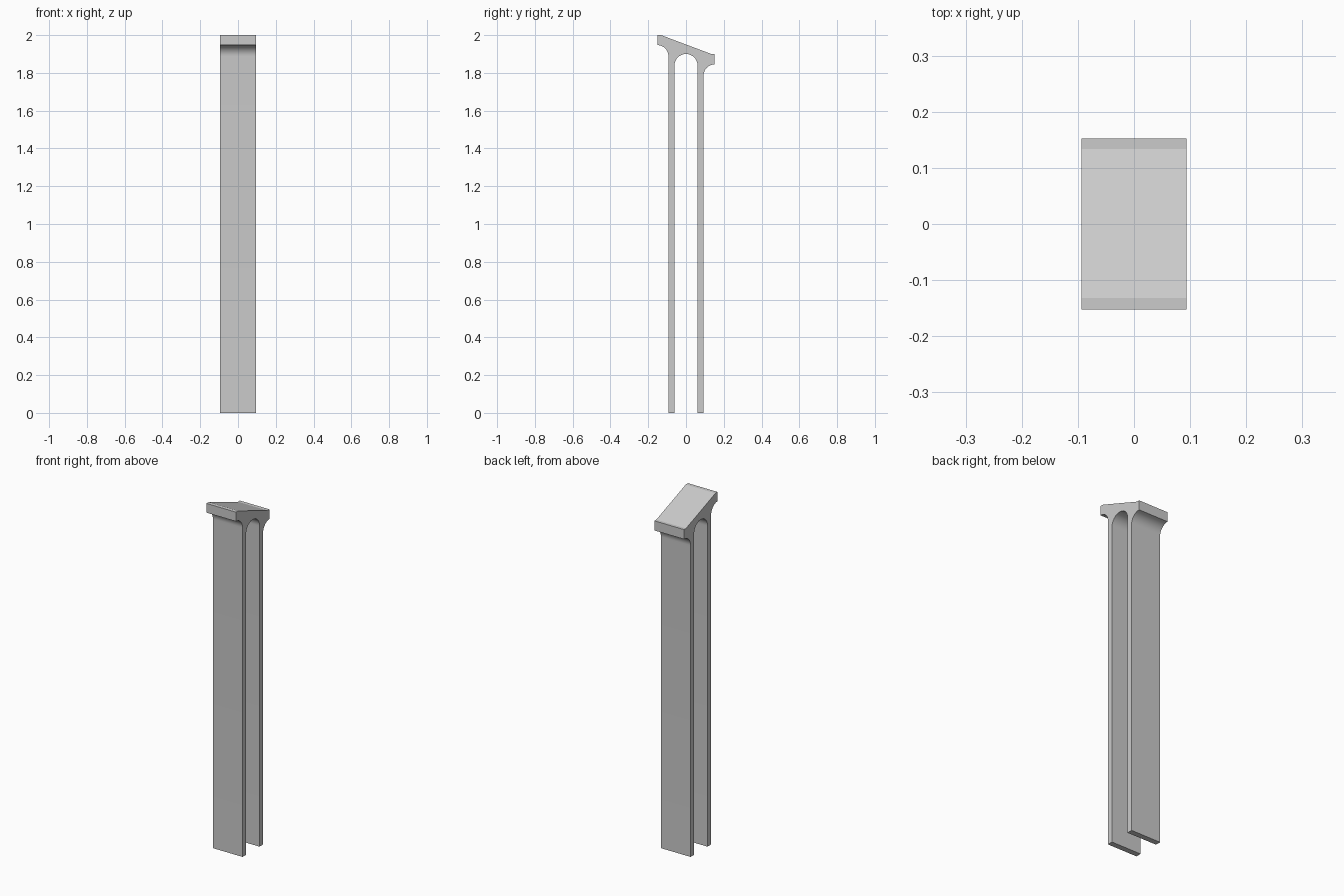
import bpy, bmesh
from math import cos, sin, radians

cube = bpy.data.objects.get("Cube")
if cube:
    bpy.data.objects.remove(cube, do_unlink=True)

HALF_WIDTH = 0.094
CAP = 0.152              # half depth of the sloped cap
OUTER, INNER = 0.093, 0.061   # outer and inner faces of the two legs
FILLET = CAP - OUTER


def arc(cy, cz, r, start, end, steps):
    """Points on a circular arc in the side plane."""
    angles = [radians(start + (end - start) * i / steps) for i in range(steps + 1)]
    return [(cy + r * cos(a), cz + r * sin(a)) for a in angles]


# Plain grey material
grey = bpy.data.materials.new("grey")
grey.use_nodes = True
colour = (0.6, 0.6, 0.6, 1)
grey.diffuse_color = colour
grey.node_tree.nodes["Principled BSDF"].inputs["Base Color"].default_value = colour

# Side profile: front leg, front fillet, sloped cap, back fillet, back leg, arch
profile = [(-INNER, 0), (-OUTER, 0)]
profile += arc(-CAP, 1.947 - FILLET, FILLET, 0, 90, 12)
profile += [(-CAP, 2), (-0.132, 2), (0.134, 1.9), (CAP, 1.9)]
profile += arc(CAP, 1.845 - FILLET, FILLET, 90, 180, 12)
profile += [(OUTER, 0), (INNER, 0)]
profile += arc(0, 1.9 - INNER, INNER, 0, 180, 24)

# Extrude the profile across the width
bm = bmesh.new()
face = bm.faces.new([bm.verts.new((-HALF_WIDTH, y, z)) for y, z in profile])
extruded = bmesh.ops.extrude_face_region(bm, geom=[face], use_keep_orig=True)
moved = [v for v in extruded["geom"] if isinstance(v, bmesh.types.BMVert)]
bmesh.ops.translate(bm, verts=moved, vec=(2 * HALF_WIDTH, 0, 0))
bmesh.ops.recalc_face_normals(bm, faces=bm.faces)
mesh = bpy.data.meshes.new("two_leg_support")
bm.to_mesh(mesh)
bm.free()
mesh.materials.append(grey)

support = bpy.data.objects.new("two_leg_support", mesh)
bpy.context.collection.objects.link(support)
bpy.context.view_layer.objects.active = support
support.select_set(True)
bpy.ops.object.shade_smooth_by_angle(angle=radians(15))
